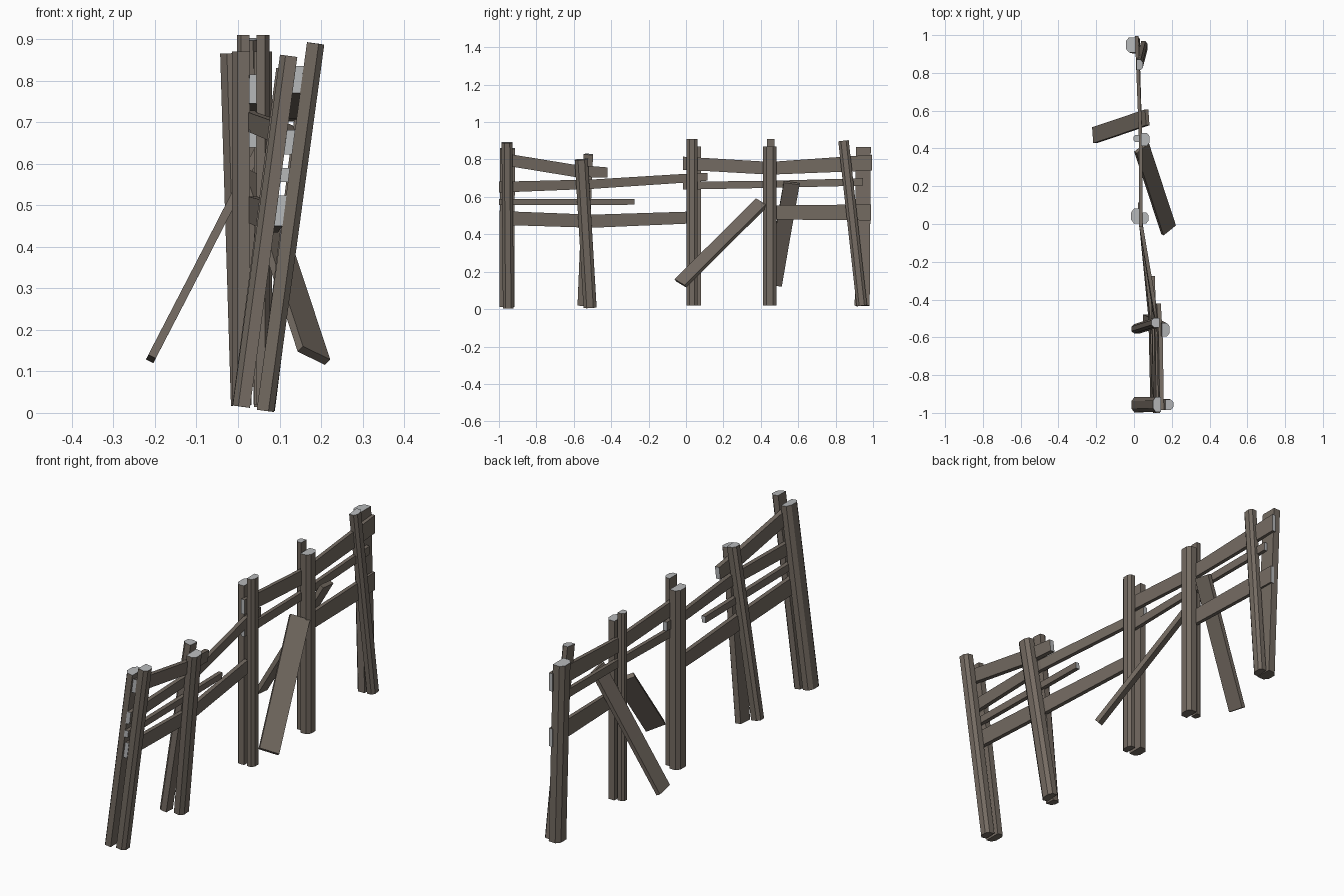
import bpy
from mathutils import Vector

if "Cube" in bpy.data.objects:
    bpy.data.objects.remove(bpy.data.objects["Cube"])


def material(name, rgb):
    m = bpy.data.materials.new(name)
    m.diffuse_color = (*rgb, 1)
    m.use_nodes = True
    m.node_tree.nodes["Principled BSDF"].inputs["Base Color"].default_value = m.diffuse_color
    return m


WOOD = material("weathered wood", (0.175, 0.147, 0.122))
CUT = material("pale cut end", (0.47, 0.48, 0.49))


def loft(name, rings, pale_start, pale_end):
    """Join matching cross-section rings into a closed flat-faced solid."""
    n = len(rings[0])
    verts = [v for r in rings for v in r]
    faces = []
    for k in range(len(rings) - 1):
        a, b = k * n, (k + 1) * n
        faces += [(a + i, a + (i + 1) % n, b + (i + 1) % n, b + i) for i in range(n)]
    faces += [tuple(reversed(range(n))), tuple(range(len(verts) - n, len(verts)))]
    me = bpy.data.meshes.new(name)
    me.from_pydata(verts, [], faces)
    me.materials.append(WOOD)
    me.materials.append(CUT)
    me.polygons[-2].material_index = int(pale_start)
    me.polygons[-1].material_index = int(pale_end)
    ob = bpy.data.objects.new(name, me)
    bpy.context.collection.objects.link(ob)
    # consistent outward normals
    import bmesh
    bm = bmesh.new()
    bm.from_mesh(me)
    bmesh.ops.recalc_face_normals(bm, faces=bm.faces)
    bm.to_mesh(me)
    bm.free()
    return ob


def post(name, bottom, top, width, depth, side):
    """Split post: flat against the rails, chamfered on the outer side."""
    b, t = Vector(bottom), Vector(top)
    axis = (t - b).normalized()
    u = Vector((0, 1, 0))
    u = (u - axis * u.dot(axis)).normalized()
    v = u.cross(axis) * side
    h, d = width / 2, depth / 2
    prof = [(-h, -d), (h, -d), (h, d * 0.35), (h * 0.5, d), (-h * 0.5, d), (-h, d * 0.35)]
    loft(name, [[c + u * p + v * q for p, q in prof] for c in (b, t)], False, True)


def rail(name, pts, heights, thick=0.02):
    """Rail along y; its section leans with the posts towards the front end."""
    rings = []
    for (x, y, z), h in zip(pts, heights):
        c = Vector((x, y, z))
        up = Vector((0.13 * min(1, max(0, -2 * y)), 0, 1)) * h / 2
        s = Vector((thick / 2, 0, 0))
        rings.append([c - up - s, c - up + s, c + up + s, c + up - s])
    loft(name, rings, True, True)


def board(name, pts, across, width, thick):
    """Loose fallen board with its width along the given direction."""
    pts = [Vector(p) for p in pts]
    axis = (pts[-1] - pts[0]).normalized()
    w = Vector(across)
    w = (w - axis * w.dot(axis)).normalized()
    n = axis.cross(w) * thick / 2
    w = w * width / 2
    loft(name, [[p - w - n, p + w - n, p + w + n, p - w + n] for p in pts], False, False)


# Paired posts, right (+x) and left (-x) of the rails
post("front_post_right", (0.066, -0.95, 0.005), (0.187, -0.957, 0.89), 0.058, 0.042, 1)
post("front_post_left", (0.008, -0.957, 0.015), (0.122, -0.955, 0.86), 0.08, 0.042, -1)
post("second_post_right", (0.068, -0.513, 0.008), (0.168, -0.56, 0.80), 0.07, 0.042, 1)
post("second_post_left", (0.008, -0.555, 0.02), (0.113, -0.522, 0.828), 0.05, 0.042, -1)
post("middle_post_right", (0.06, 0.032, 0.02), (0.06, 0.032, 0.91), 0.058, 0.032, 1)
post("middle_post_left", (0.007, 0.042, 0.02), (0.007, 0.042, 0.87), 0.078, 0.044, -1)
post("fourth_post_right", (0.06, 0.448, 0.02), (0.06, 0.448, 0.87), 0.07, 0.044, 1)
post("fourth_post_left", (0.013, 0.453, 0.02), (0.013, 0.453, 0.91), 0.038, 0.03, -1)
post("back_post_right", (0.055, 0.94, 0.018), (0.03, 0.842, 0.90), 0.056, 0.034, 1)
post("back_post_left", (0.008, 0.942, 0.018), (-0.018, 0.948, 0.866), 0.08, 0.05, -1)

# Rails of the leaning front half
rail("front_top_rail", [(0.143, -0.985, 0.803), (0.137, -0.6, 0.74), (0.128, -0.42, 0.73)],
     [0.065, 0.065, 0.055], 0.022)
rail("front_upper_rail", [(0.124, -1.0, 0.652), (0.118, -0.5, 0.668), (0.036, 0.0, 0.70),
                          (0.03, 0.115, 0.708)], [0.058, 0.05, 0.047, 0.042])
rail("front_thin_rail", [(0.113, -1.0, 0.573), (0.1, -0.275, 0.573)], [0.033, 0.03])
rail("front_low_rail", [(0.102, -0.985, 0.487), (0.091, -0.5, 0.47), (0.036, 0.01, 0.489)],
     [0.074, 0.07, 0.064])

# Rails of the upright back half
rail("back_top_rail", [(0.036, -0.015, 0.78), (0.035, 0.45, 0.753), (0.014, 0.995, 0.783)],
     [0.07, 0.068, 0.085], 0.018)
rail("back_thin_rail", [(0.036, -0.015, 0.66), (0.035, 0.45, 0.667), (0.02, 0.945, 0.68)],
     [0.042, 0.038, 0.04], 0.018)
rail("back_low_rail", [(0.035, 0.42, 0.517), (0.018, 0.988, 0.517)], [0.075, 0.085], 0.018)

# Fallen boards leaning on either side
board("fallen_board_right", [(0.04, 0.405, 0.57), (0.183, -0.03, 0.138)],
      (0.065, 0.055, -0.03), 0.09, 0.02)
board("fallen_board_left", [(-0.21, 0.47, 0.13), (-0.09, 0.51, 0.362), (0.07, 0.565, 0.675)],
      (0, 1, 0), 0.085, 0.02)
